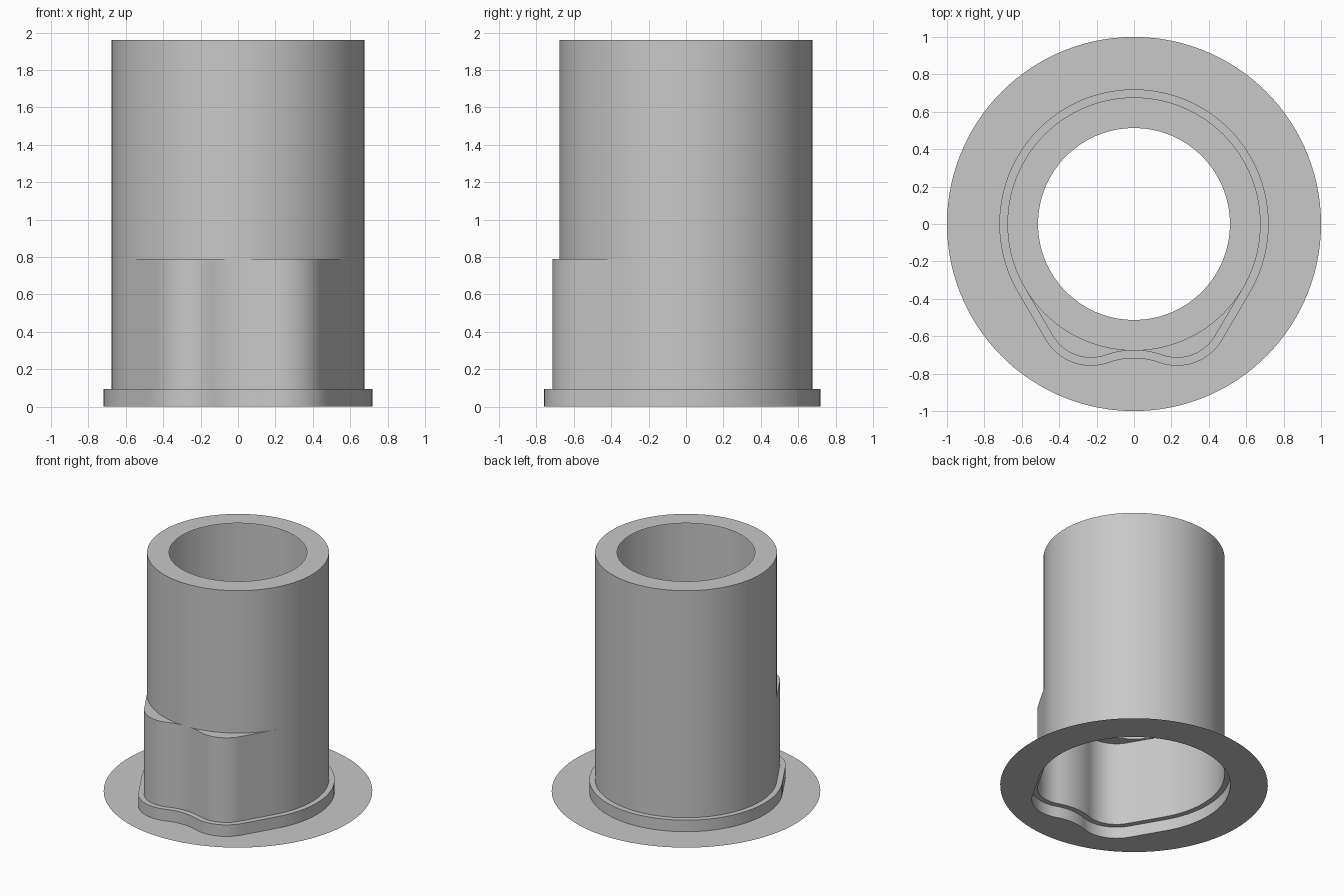
import bpy, bmesh
from math import sin, cos, radians, hypot
from mathutils import Vector

if "Cube" in bpy.data.objects:
    bpy.data.objects.remove(bpy.data.objects["Cube"])

GREY = (0.58, 0.58, 0.58, 1.0)
mat = bpy.data.materials.new("plain grey")
mat.use_nodes = True
mat.diffuse_color = GREY
mat.node_tree.nodes["Principled BSDF"].inputs["Base Color"].default_value = GREY

TUBE_R, BORE_R, FLANGE_R = 0.677, 0.513, 1.0
COLLAR_Z, LOBE_Z, TOP_Z = 0.095, 0.79, 1.96
COLLAR_GROWTH = 0.043


def arc(cx, cy, r, start, end, n):
    """Points along an arc, angles in degrees."""
    angles = [radians(start + (end - start) * i / n) for i in range(n + 1)]
    return [Vector((cx + r * cos(a), cy + r * sin(a))) for a in angles]


def outline(grow=0.0):
    """Round back, straight tangent flanks and two front lobes with a dip between."""
    dip = arc(0, -1.119, 0.444 - grow, 90, 70.3, 8)
    lobe = arc(0.23, -0.478, 0.237 + grow, -109.7, -30, 16)
    back = arc(0, 0, TUBE_R + grow, -30, 90, 40)
    flank = [lobe[-1].lerp(back[0], i / 8) for i in range(1, 8)]
    half = dip + lobe[1:] + flank + back
    mirrored = [Vector((-p.x, p.y)) for p in reversed(half[1:-1])]
    return half + mirrored


def circle(r, guide):
    """Circle whose points share the polar angles of the guide outline."""
    return [p * (r / hypot(p.x, p.y)) for p in guide]


def loft(name, *rings):
    """Sheet through (outline, height) rings, listed from outside/bottom up."""
    bm = bmesh.new()
    loops = [[bm.verts.new((p.x, p.y, z)) for p in pts] for pts, z in rings]
    for a, b in zip(loops, loops[1:]):
        n = len(a)
        for i in range(n):
            j = (i + 1) % n
            bm.faces.new((a[i], a[j], b[j], b[i]))
    bmesh.ops.remove_doubles(bm, verts=bm.verts, dist=0.0005)
    mesh = bpy.data.meshes.new(name)
    bm.to_mesh(mesh)
    bm.free()
    mesh.materials.append(mat)
    obj = bpy.data.objects.new(name, mesh)
    bpy.context.collection.objects.link(obj)
    bpy.ops.object.select_all(action="DESELECT")
    obj.select_set(True)
    bpy.context.view_layer.objects.active = obj
    bpy.ops.object.shade_smooth_by_angle(angle=radians(30))
    return obj


body = outline()
collar = outline(COLLAR_GROWTH)
tube = circle(TUBE_R, body)

# Thin flat base plate with a shaped opening
loft("base_flange", (circle(FLANGE_R, collar), 0), (collar, 0))
# Low raised collar and its narrow ledge
loft("collar", (collar, 0), (collar, COLLAR_Z), (body, COLLAR_Z))
# Lobed lower wall, closed at the top by two crescent shoulders
loft("lower_body", (body, COLLAR_Z), (body, LOBE_Z), (tube, LOBE_Z))
# Round upper wall with an inward top rim around the opening
loft("upper_tube", (tube, LOBE_Z), (tube, TOP_Z), (circle(BORE_R, body), TOP_Z))
